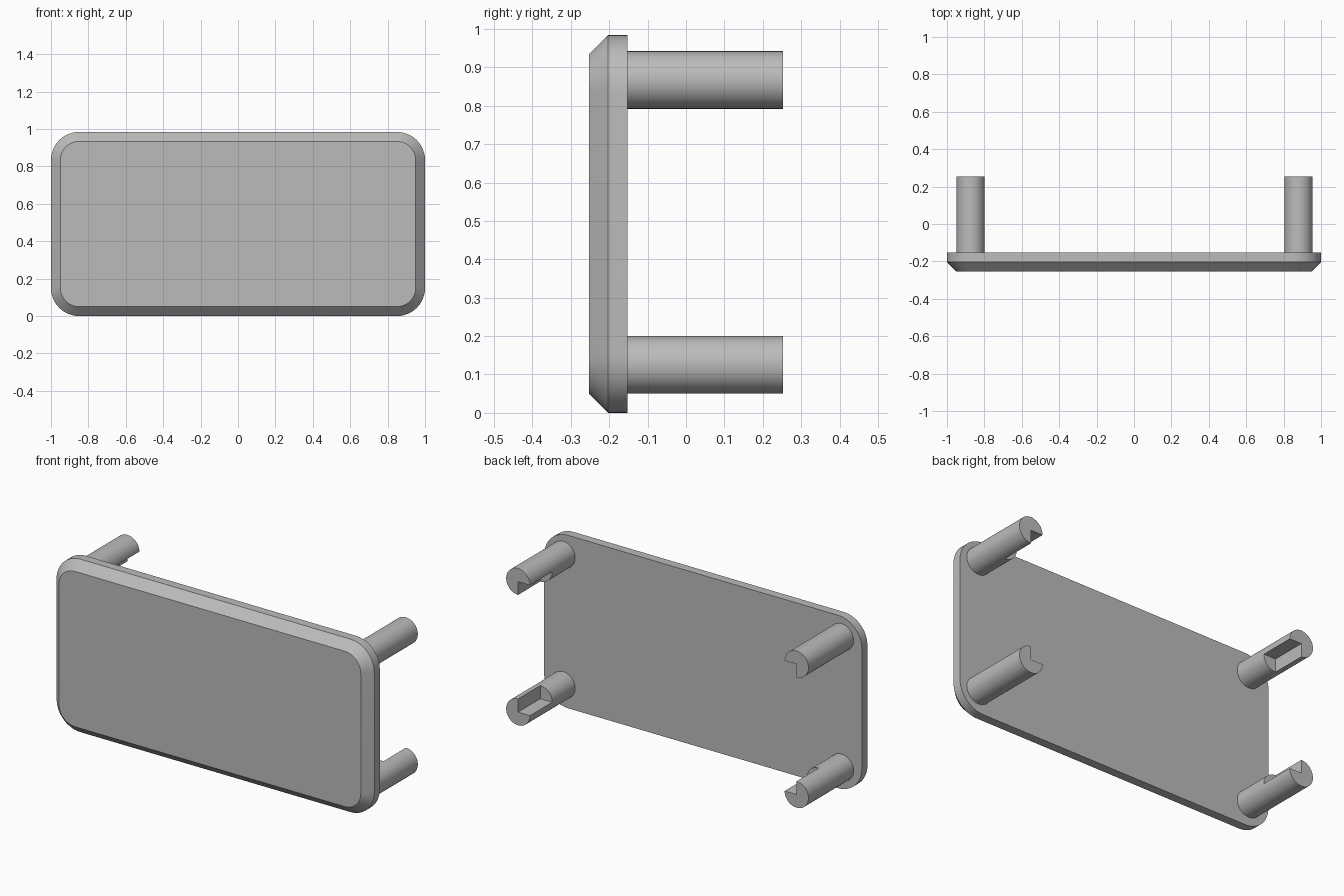
import bpy
import bmesh
from math import cos, sin, pi, radians

cube = bpy.data.objects.get("Cube")
if cube:
    bpy.data.objects.remove(cube)

grey = bpy.data.materials.new("plain_grey")
grey.use_nodes = True
colour = (0.5, 0.5, 0.5, 1)
grey.diffuse_color = colour
grey.node_tree.nodes["Principled BSDF"].inputs["Base Color"].default_value = colour

FRONT, SHOULDER, BACK, TIP = -0.253, -0.203, -0.153, 0.253
HEIGHT = 0.984


def finish(name, bm):
    bmesh.ops.recalc_face_normals(bm, faces=bm.faces)
    mesh = bpy.data.meshes.new(name)
    bm.to_mesh(mesh)
    bm.free()
    obj = bpy.data.objects.new(name, mesh)
    mesh.materials.append(grey)
    bpy.context.collection.objects.link(obj)
    bpy.ops.object.select_all(action="DESELECT")
    obj.select_set(True)
    bpy.context.view_layer.objects.active = obj
    bpy.ops.object.shade_smooth_by_angle(angle=radians(30))
    return obj


def bridge(bm, a, b):
    for i in range(len(a)):
        j = (i + 1) % len(a)
        bm.faces.new((a[i], a[j], b[j], b[i]))


# Rounded rectangular plate with a chamfered front rim
def rounded_ring(bm, y, radius, steps=12):
    cx, cz = 0.85, HEIGHT / 2 - 0.15
    ring = []
    for q, (sx, sz) in enumerate(((1, 1), (-1, 1), (-1, -1), (1, -1))):
        for i in range(steps + 1):
            a = (q + i / steps) * pi / 2
            ring.append(bm.verts.new((sx * cx + radius * cos(a), y,
                                      HEIGHT / 2 + sz * cz + radius * sin(a))))
    return ring


bm = bmesh.new()
rings = [rounded_ring(bm, y, r) for y, r in
         ((FRONT, 0.1), (SHOULDER, 0.15), (BACK, 0.15))]
for a, b in zip(rings, rings[1:]):
    bridge(bm, a, b)
bm.faces.new(rings[0])
bm.faces.new(rings[-1])
finish("front_plate", bm)


# Round peg whose tip has a quarter notch facing the plate centre
def peg(name, x, z, sx, sz, radius=0.075, quarter=12, notch=0.2):
    bm = bmesh.new()
    count = quarter * 4

    def ring(y, n):
        return [bm.verts.new((x + sx * radius * cos(2 * pi * i / count), y,
                              z + sz * radius * sin(2 * pi * i / count)))
                for i in n]

    base = ring(BACK, range(count))
    step = ring(TIP - notch, range(count))
    tip = ring(TIP, range(quarter, count + 1))
    bridge(bm, base, step)
    bm.faces.new(base)
    arc = step[quarter:] + step[:1]
    for i in range(len(arc) - 1):
        bm.faces.new((arc[i], arc[i + 1], tip[i + 1], tip[i]))
    inner = bm.verts.new((x, TIP - notch, z))
    outer = bm.verts.new((x, TIP, z))
    bm.faces.new(step[:quarter + 1] + [inner])
    bm.faces.new(tip + [outer])
    bm.faces.new((step[0], inner, outer, tip[-1]))
    bm.faces.new((step[quarter], inner, outer, tip[0]))
    finish(name, bm)


for side, x, sx in (("right", -0.873, 1), ("left", 0.88, -1)):
    for level, z, sz in (("lower", 0.125, 1), ("upper", 0.867, -1)):
        peg(f"{level}_{side}_peg", x, z, sx, sz)
